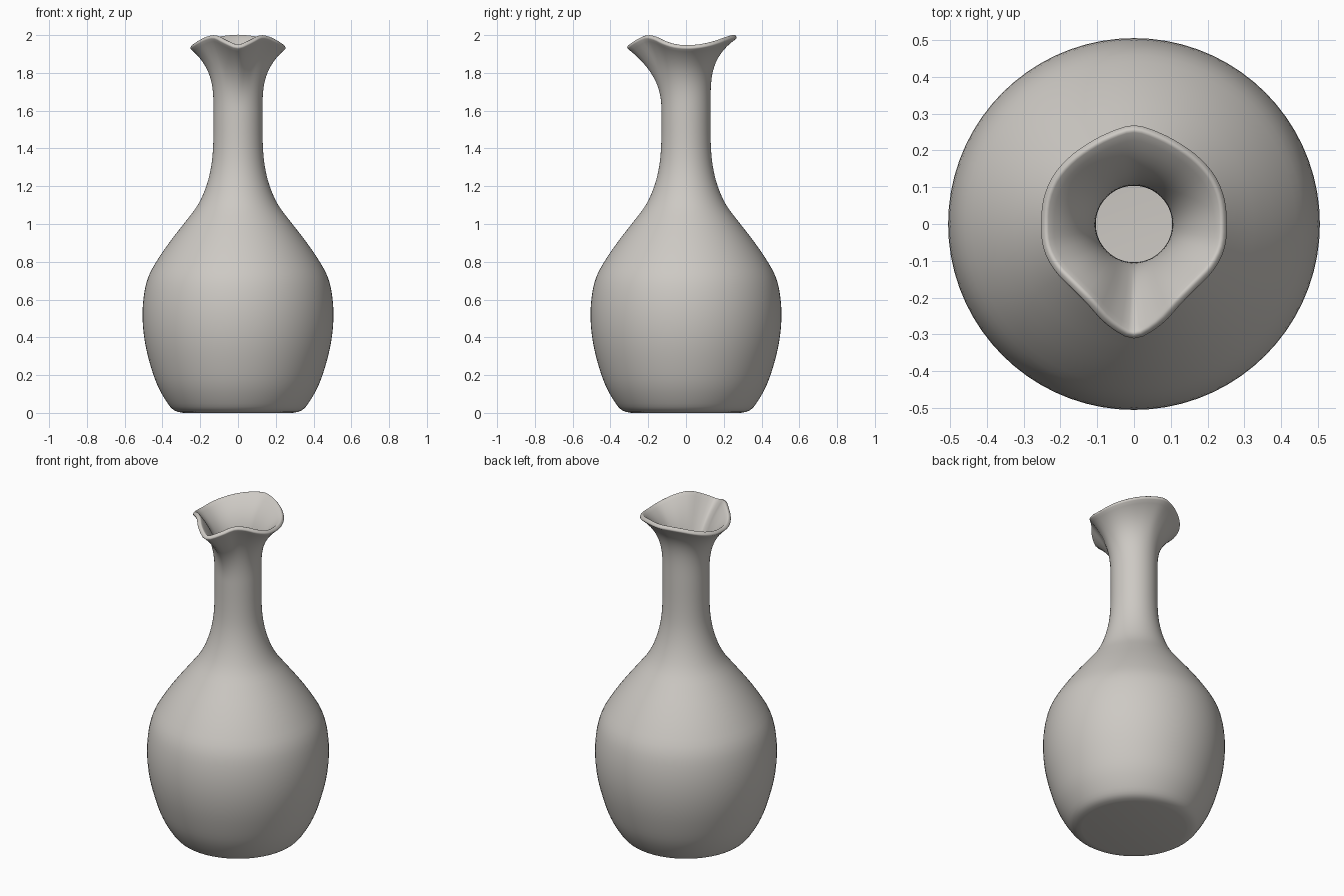
import bpy
import bmesh
from math import sin, cos, pi

cube = bpy.data.objects.get("Cube")
if cube:
    bpy.data.objects.remove(cube)

SEGMENTS = 72
NECK_R, NECK_Z = 0.13, 1.6

# Body outline (radius, height) from the foot to the neck
BODY = [(0.29, 0.0), (0.335, 0.012), (0.372, 0.05), (0.424, 0.14), (0.463, 0.25),
        (0.492, 0.37), (0.505, 0.49), (0.50, 0.61), (0.475, 0.72), (0.42, 0.82),
        (0.35, 0.92), (0.28, 1.01), (0.213, 1.1), (0.168, 1.2), (0.141, 1.31),
        (0.131, 1.43), (NECK_R, NECK_Z)]

# Lip radius and height every 15 degrees, from the spout round to the back
LIP_R = [0.315, 0.288, 0.256, 0.247, 0.254, 0.259, 0.256, 0.259, 0.26, 0.257, 0.256, 0.262, 0.272]
LIP_Z = [1.933, 1.96, 1.987, 1.98, 1.957, 1.938, 1.931, 1.934, 1.944, 1.958, 1.972, 1.981, 1.985]


def spline(p, q, r, s, t):
    return 0.5 * (2 * q + (r - p) * t + (2 * p - 5 * q + 4 * r - s) * t * t
                  + (3 * q - p - 3 * r + s) * t ** 3)


def lip(values, angle):
    """Smooth value round the lip, mirrored left to right."""
    pos = angle / pi * 12
    i = int(pos)
    pick = [values[min(k % 24, 24 - k % 24)] for k in range(i - 1, i + 3)]
    return spline(*pick, pos - i)


def body_outline(steps=3):
    points = [BODY[0]] + BODY + [BODY[-1]]
    out = []
    for i in range(len(BODY) - 1):
        for k in range(steps):
            out.append(tuple(spline(*[points[i + j][c] for j in range(4)], k / steps)
                             for c in range(2)))
    return out


def make_ring(bm, radius_height):
    ring = []
    for i in range(SEGMENTS):
        a = 2 * pi * i / SEGMENTS
        r, z = radius_height(a)
        ring.append(bm.verts.new((r * sin(a), -r * cos(a), z)))
    return ring


def flare(f):
    """Ring of the mouth, f from the neck (0) to the lip (1)."""
    def at(a):
        r = NECK_R + (lip(LIP_R, a) - NECK_R) * f ** (3.15 - 0.8 * cos(a))
        return r, NECK_Z + (lip(LIP_Z, a) - NECK_Z) * f
    return at


# Vase wall: lathed body with a flared, pinched mouth, faces turned outward
bm = bmesh.new()
rings = [make_ring(bm, lambda a, p=p: p) for p in body_outline()]
rings += [make_ring(bm, flare(k / 18)) for k in range(19)]
for low, high in zip(rings, rings[1:]):
    for i in range(SEGMENTS):
        j = (i + 1) % SEGMENTS
        bm.faces.new((low[i], low[j], high[j], high[i]))

# Flat foot
centre = bm.verts.new((0, 0, 0))
for i in range(SEGMENTS):
    bm.faces.new((centre, rings[0][(i + 1) % SEGMENTS], rings[0][i]))

mesh = bpy.data.meshes.new("vase")
bm.to_mesh(mesh)
bm.free()
vase = bpy.data.objects.new("vase", mesh)
bpy.context.collection.objects.link(vase)

# Wall thickness, inward, and rounded lip
wall = vase.modifiers.new("wall", 'SOLIDIFY')
wall.thickness = 0.026
wall.offset = -1
rounding = vase.modifiers.new("rounded lip", 'BEVEL')
rounding.width = 0.009
rounding.segments = 3
rounding.limit_method = 'ANGLE'
rounding.angle_limit = 1.0

# Glaze
glaze = bpy.data.materials.new("warm grey glaze")
glaze.use_nodes = True
colour = (0.61, 0.585, 0.55, 1)
glaze.diffuse_color = colour
glaze.node_tree.nodes["Principled BSDF"].inputs["Base Color"].default_value = colour
mesh.materials.append(glaze)

bpy.ops.object.select_all(action='DESELECT')
vase.select_set(True)
bpy.context.view_layer.objects.active = vase
bpy.ops.object.shade_smooth()
